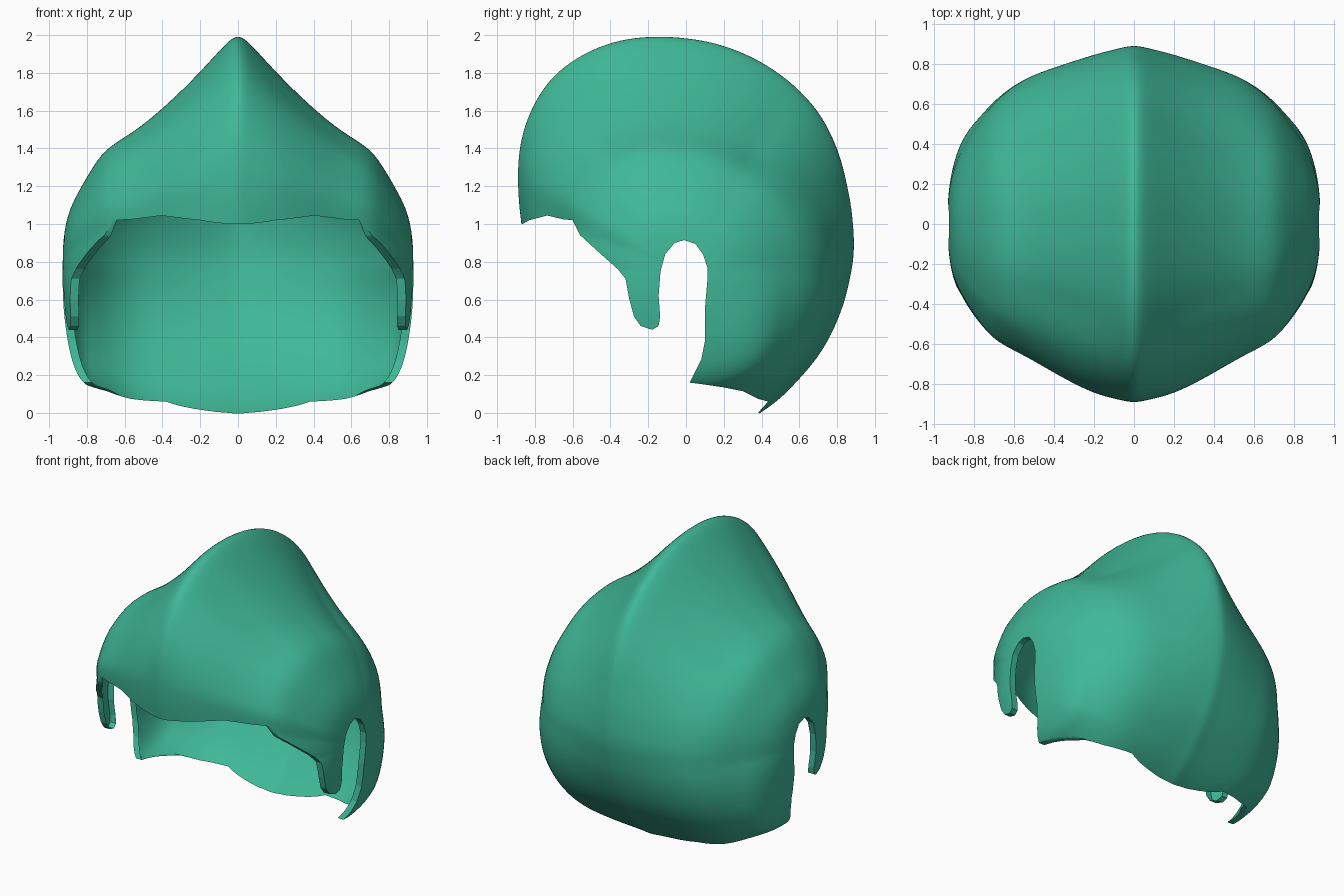
import bpy, bmesh, math

if "Cube" in bpy.data.objects:
    bpy.data.objects.remove(bpy.data.objects["Cube"])

CY, CZ = 0.0, 0.75          # axis of the shell, running along x
XS = [0, .06, .2, .38, .55, .69, .76, .825, .88, .915, .93]
N = 72

# Side outline of the crest (y, z)
CREST = [(0, -.1), (.2, -.085), (.385, .0), (.47, .06), (.6, .19), (.72, .34), (.8, .5),
         (.86, .7), (.885, .85), (.88, 1.0), (.85, 1.2), (.8, 1.4), (.7, 1.6), (.55, 1.76),
         (.35, 1.89), (.15, 1.965), (0, 1.99), (-.15, 2.0), (-.35, 1.98), (-.5, 1.93),
         (-.63, 1.85), (-.72, 1.77), (-.8, 1.65), (-.86, 1.5), (-.885, 1.35), (-.885, 1.2),
         (-.865, 1.0), (-.83, .75), (-.7, .4), (-.5, .1), (-.2, -.05)]
# Shoulder radius by angle
SHOULDER = [(-90, .68), (-62, .71), (-50, .71), (-30, .67), (0, .62), (20, .63), (45, .63),
            (60, .62), (90, .65), (110, .69), (130, .71), (150, .68), (160, .62),
            (180, .6), (235, .65), (270, .68)]
# Section shapes: crest-to-shoulder fractions, then fractions of the shoulder radius
LOW = (.99, .95, .86, .66, .93, .87, .72, .45, .2)
BACK = (.99, .87, .64, .42, .85, .71, .54, .37, .2)
UP = (.94, .67, .37, .13, .86, .69, .54, .38, .16)
FRONT = (.98, .88, .56, .22, .86, .7, .54, .38, .16)
SECTIONS = [(-90, LOW), (-55, LOW), (5, BACK), (60, UP), (115, UP), (150, FRONT),
            (180, FRONT), (270, LOW)]
# Side outline of the face opening, cheek prong, ear notch and lower rim (y, z)
OPENING = [(-1.5, .98), (-.865, 1.0), (-.83, 1.02), (-.735, 1.045), (-.65, 1.025),
           (-.6, 1.02), (-.56, .94), (-.45, .84), (-.36, .76), (-.32, .71), (-.3, .6),
           (-.275, .51), (-.24, .46), (-.18, .44), (-.145, .46), (-.137, .51), (-.145, .62),
           (-.135, .75), (-.11, .84), (-.06, .9), (-.01, .915), (.05, .895), (.09, .84),
           (.113, .77), (.113, .7), (.1, .55), (.1, .38), (.08, .28), (.02, .16), (.1, .15),
           (.2, .135), (.3, .115), (.38, .075), (.435, .06), (.385, .005), (.4, -.5),
           (-1.5, -.5)]


def lookup(table, a):
    """Piecewise blend of numbers or tuples by angle."""
    for (a0, v0), (a1, v1) in zip(table, table[1:]):
        if a <= a1:
            t = (a - a0) / (a1 - a0)
            if isinstance(v0, tuple):
                return [p + (q - p) * t for p, q in zip(v0, v1)]
            return v0 + (v1 - v0) * t
    return table[-1][1]


def polar(y, z):
    a = math.degrees(math.atan2(z - CZ, y - CY))
    return (a + 360 if a < -90.001 else a), math.hypot(y - CY, z - CZ)


def add_object(name, bm):
    mesh = bpy.data.meshes.new(name)
    bm.to_mesh(mesh)
    bm.free()
    ob = bpy.data.objects.new(name, mesh)
    bpy.context.collection.objects.link(ob)
    return ob


crest = sorted(polar(*p) for p in CREST)
crest.append((270, crest[0][1]))

# Closed body: rings around the x axis, from left side to right side
bm = bmesh.new()
grid = []
for k in range(-(len(XS) - 1), len(XS)):
    i, ring = abs(k), []
    for j in range(N):
        a = -90 + 360 * j / N
        top, sh, sec = lookup(crest, a), lookup(SHOULDER, a), lookup(SECTIONS, a)
        if i == 0:
            r = top + .008
        elif i < 5:
            r = sh + (top - sh) * sec[i - 1]
        elif i == 5:
            r = sh
        else:
            r = sh * sec[i - 2]
        t = math.radians(a)
        ring.append(bm.verts.new((math.copysign(XS[i], k), CY + r * math.cos(t),
                                  CZ + r * math.sin(t))))
    grid.append(ring)
for r0, r1 in zip(grid, grid[1:]):
    for j in range(N):
        bm.faces.new((r0[j], r0[j - 1], r1[j - 1], r1[j]))
for ring, x in ((grid[0], -.93), (grid[-1], .93)):
    pole = bm.verts.new((x, CY, CZ))
    for j in range(N):
        bm.faces.new((ring[j], ring[j - 1], pole))
bmesh.ops.recalc_face_normals(bm, faces=bm.faces)
helmet = add_object("helmet_shell", bm)

# Cutter: opening outline pushed through along x
bm = bmesh.new()
face = bm.faces.new([bm.verts.new((-1.5, y, z)) for y, z in OPENING])
ext = bmesh.ops.extrude_face_region(bm, geom=[face])
bmesh.ops.translate(bm, vec=(3, 0, 0),
                    verts=[v for v in ext["geom"] if isinstance(v, bmesh.types.BMVert)])
bmesh.ops.recalc_face_normals(bm, faces=bm.faces)
cutter = add_object("opening_cutter", bm)
cutter.hide_render = True

sub = helmet.modifiers.new("smooth", 'SUBSURF')
sub.levels = sub.render_levels = 2
cut = helmet.modifiers.new("cut", 'BOOLEAN')
cut.operation, cut.solver, cut.object = 'DIFFERENCE', 'EXACT', cutter
bpy.context.view_layer.update()
result = bpy.data.meshes.new_from_object(
    helmet.evaluated_get(bpy.context.evaluated_depsgraph_get()))
helmet.modifiers.clear()
bpy.data.objects.remove(cutter)


def on_outline(c):
    """True when a point lies on the cutter wall."""
    for (y0, z0), (y1, z1) in zip(OPENING, OPENING[1:] + OPENING[:1]):
        dy, dz = y1 - y0, z1 - z0
        t = max(0, min(1, ((c.y - y0) * dy + (c.z - z0) * dz) / (dy * dy + dz * dz)))
        if math.hypot(c.y - y0 - t * dy, c.z - z0 - t * dz) < 1e-4:
            return True
    return False


# Remove the cut walls to leave an open shell, then turn the side rims inward
bm = bmesh.new()
bm.from_mesh(result)
walls = [f for f in bm.faces if abs(f.normal.x) < .01 and on_outline(f.calc_center_median())]
bmesh.ops.delete(bm, geom=walls, context='FACES')
bmesh.ops.remove_doubles(bm, verts=bm.verts, dist=1e-4)
rim = [e for e in bm.edges if e.is_boundary and all(abs(v.co.x) > .62 for v in e.verts)]
ext = bmesh.ops.extrude_edge_only(bm, edges=rim)
for v in ext["geom"]:
    if isinstance(v, bmesh.types.BMVert):
        v.co.x -= math.copysign(min(.045, (abs(v.co.x) - .62) * .4), v.co.x)
bm.to_mesh(result)
bm.free()
helmet.data = result

green = bpy.data.materials.new("sea_green")
green.diffuse_color = (.05, .48, .31, 1)
green.use_nodes = True
green.node_tree.nodes["Principled BSDF"].inputs["Base Color"].default_value = green.diffuse_color
result.materials.clear()
result.materials.append(green)
bpy.context.view_layer.objects.active = helmet
helmet.select_set(True)
bpy.ops.object.shade_smooth_by_angle(angle=math.radians(45))
